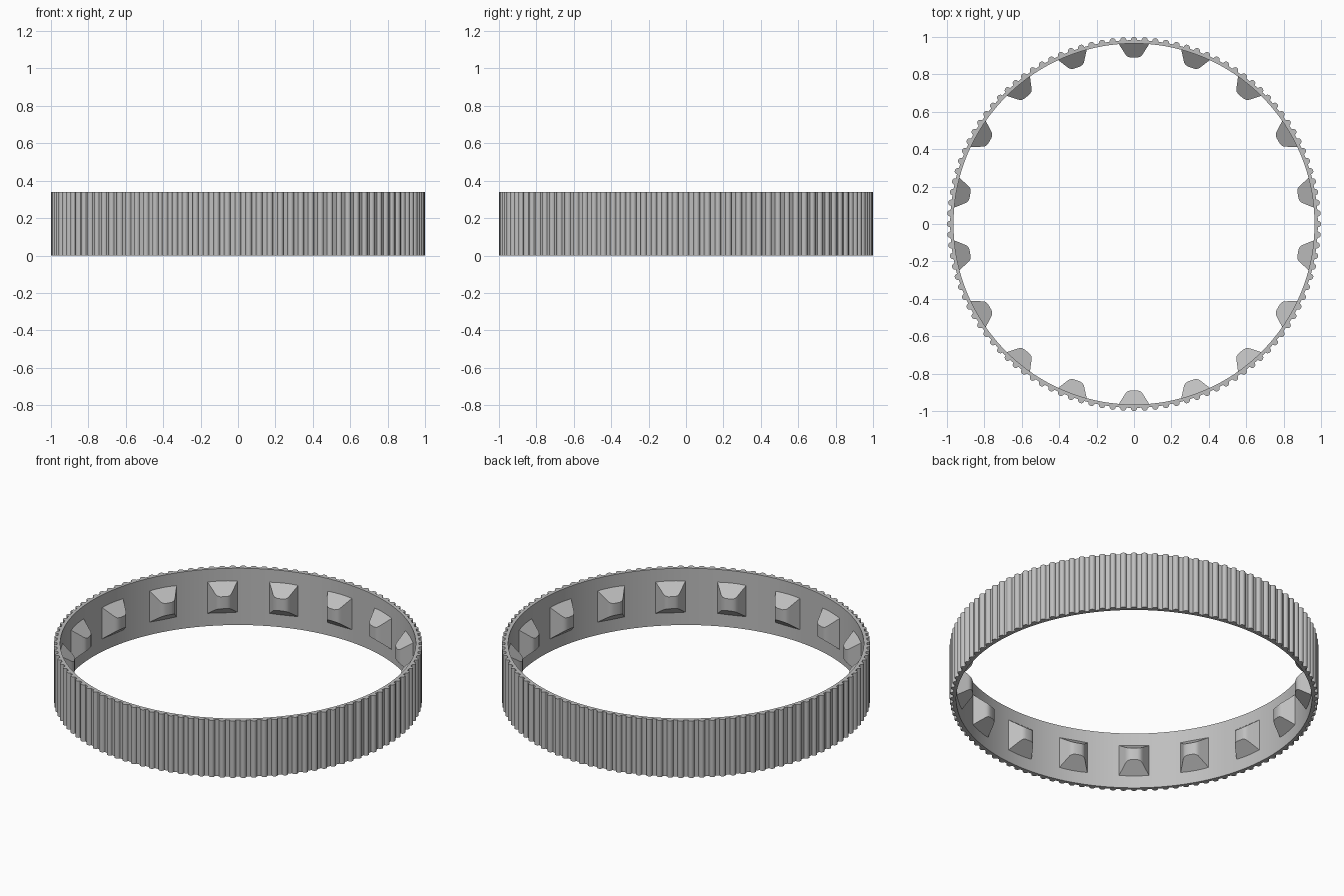
import bpy, bmesh, math

HEIGHT = 0.34
INNER, ROOT, TIP = 0.965, 0.983, 1.0
TEETH, LUGS = 108, 18

cube = bpy.data.objects.get("Cube")
if cube:
    bpy.data.objects.remove(cube, do_unlink=True)

grey = bpy.data.materials.new("plain grey")
grey.use_nodes = True
colour = (0.52, 0.52, 0.52, 1)
grey.diffuse_color = colour
grey.node_tree.nodes["Principled BSDF"].inputs["Base Color"].default_value = colour


def finish(bm, name, angle):
    bmesh.ops.recalc_face_normals(bm, faces=bm.faces)
    mesh = bpy.data.meshes.new(name)
    bm.to_mesh(mesh)
    bm.free()
    mesh.materials.append(grey)
    obj = bpy.data.objects.new(name, mesh)
    bpy.context.collection.objects.link(obj)
    bpy.ops.object.select_all(action="DESELECT")
    obj.select_set(True)
    bpy.context.view_layer.objects.active = obj
    bpy.ops.object.shade_smooth_by_angle(angle=math.radians(angle))
    return obj


# Ring: rounded ridges outside, plain cylinder inside
tooth = [(-0.5, 0), (-0.3, 0), (-0.24, 0.6), (-0.12, 0.93),
         (0, 1), (0.12, 0.93), (0.24, 0.6), (0.3, 0)]
bm = bmesh.new()
sections = []
for i in range(TEETH):
    for offset, rise in tooth:
        a = math.tau * (i + offset) / TEETH
        outer = ROOT + (TIP - ROOT) * rise
        sections.append([bm.verts.new((r * math.cos(a), r * math.sin(a), z))
                         for r, z in ((outer, 0), (outer, HEIGHT),
                                      (INNER, HEIGHT), (INNER, 0))])
for i, here in enumerate(sections):
    after = sections[(i + 1) % len(sections)]
    for k in range(4):
        n = (k + 1) % 4
        bm.faces.new((here[k], after[k], after[n], here[n]))
finish(bm, "ridged_ring", 35)

# Inner lugs: rounded plan, top and bottom sloping towards the nose
half = [(0.086, 0.97), (0.05, 0.913), (0.043, 0.902),
        (0.033, 0.894), (0.018, 0.89)]
plan = half + [(-x, y) for x, y in reversed(half)]
for i in range(LUGS):
    a = math.tau * i / LUGS
    bm = bmesh.new()
    rims = []
    for side in (-1, 1):
        rim = []
        for x, y in plan:
            z = HEIGHT / 2 + side * (0.036 + 0.8 * (y - 0.89))
            rim.append(bm.verts.new((x * math.cos(a) + y * math.sin(a),
                                     y * math.cos(a) - x * math.sin(a), z)))
        bm.faces.new(rim)
        rims.append(rim)
    low, high = rims
    for k in range(len(plan)):
        n = (k + 1) % len(plan)
        bm.faces.new((low[k], low[n], high[n], high[k]))
    finish(bm, f"inner_lug_{i + 1}", 40)
